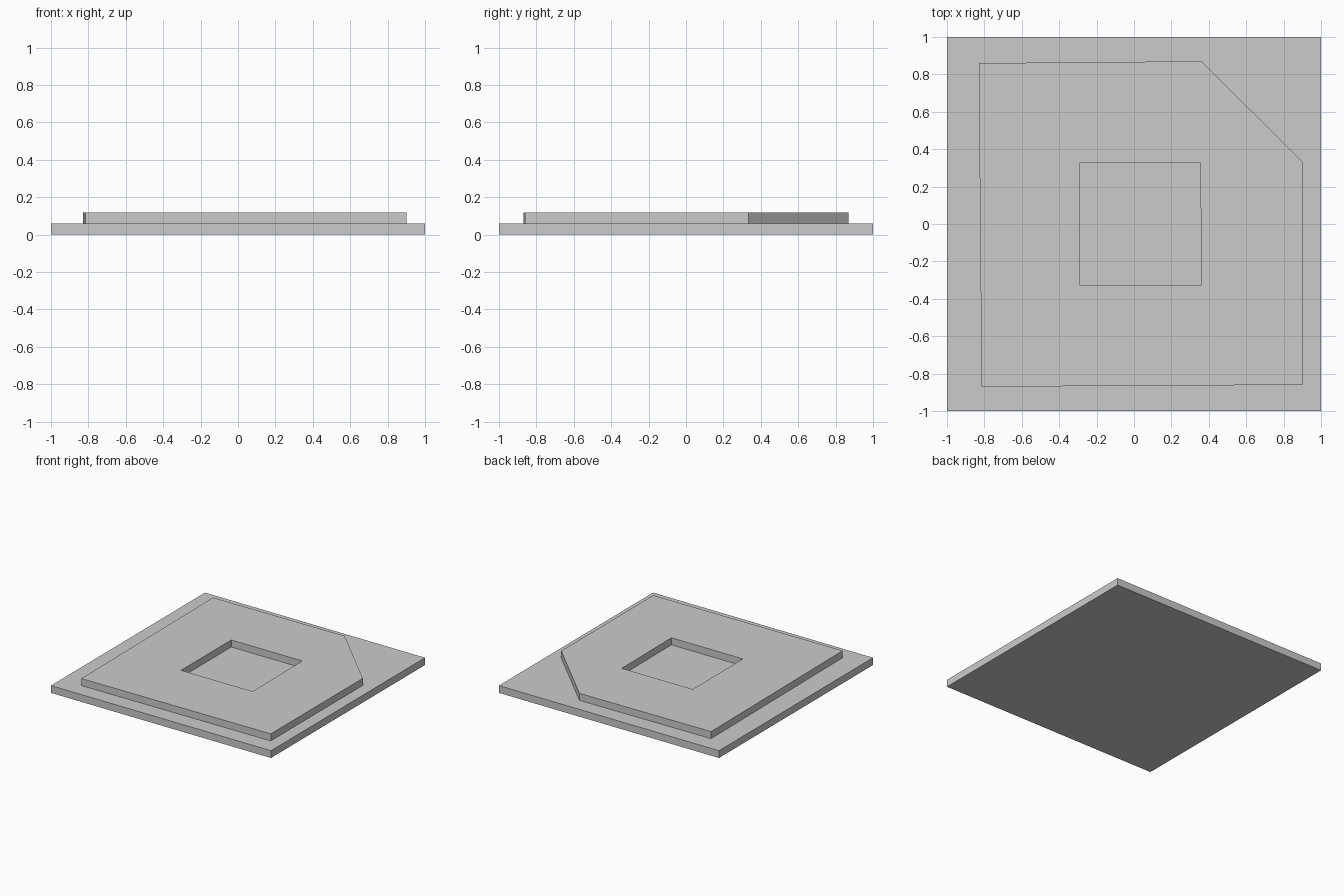
import bpy
import bmesh

cube = bpy.data.objects.get("Cube")
if cube:
    bpy.data.objects.remove(cube, do_unlink=True)

BASE_TOP = 0.06
PLATE_TOP = 0.118

grey = bpy.data.materials.new("light_grey")
grey.use_nodes = True
colour = (0.6, 0.6, 0.6, 1.0)
grey.diffuse_color = colour
grey.node_tree.nodes["Principled BSDF"].inputs["Base Color"].default_value = colour


def extruded_plate(name, loops, bottom, top):
    """Fill an outline (with optional hole loops) and extrude it upwards."""
    bm = bmesh.new()
    edges = []
    for loop in loops:
        verts = [bm.verts.new((x, y, bottom)) for x, y in loop]
        edges += [bm.edges.new((v, verts[(i + 1) % len(verts)]))
                  for i, v in enumerate(verts)]
    bmesh.ops.triangle_fill(bm, edges=edges, use_beauty=True, normal=(0, 0, 1))
    result = bmesh.ops.extrude_face_region(bm, geom=bm.faces[:], use_keep_orig=True)
    raised = [g for g in result["geom"] if isinstance(g, bmesh.types.BMVert)]
    bmesh.ops.translate(bm, verts=raised, vec=(0, 0, top - bottom))
    bmesh.ops.recalc_face_normals(bm, faces=bm.faces[:])
    mesh = bpy.data.meshes.new(name)
    bm.to_mesh(mesh)
    bm.free()
    mesh.materials.append(grey)
    obj = bpy.data.objects.new(name, mesh)
    bpy.context.collection.objects.link(obj)
    return obj


# Square base slab
square = [(-1, -1), (1, -1), (1, 1), (-1, 1)]
extruded_plate("base_slab", [square], 0, BASE_TOP)

# Raised plate with one clipped corner and a square opening down to the slab
outline = [(-0.815, -0.87), (0.9, -0.86), (0.9, 0.335), (0.36, 0.87), (-0.83, 0.86)]
opening = [(-0.29, -0.325), (0.36, -0.325), (0.355, 0.327), (-0.29, 0.327)]
extruded_plate("raised_plate", [outline, opening], BASE_TOP, PLATE_TOP)
